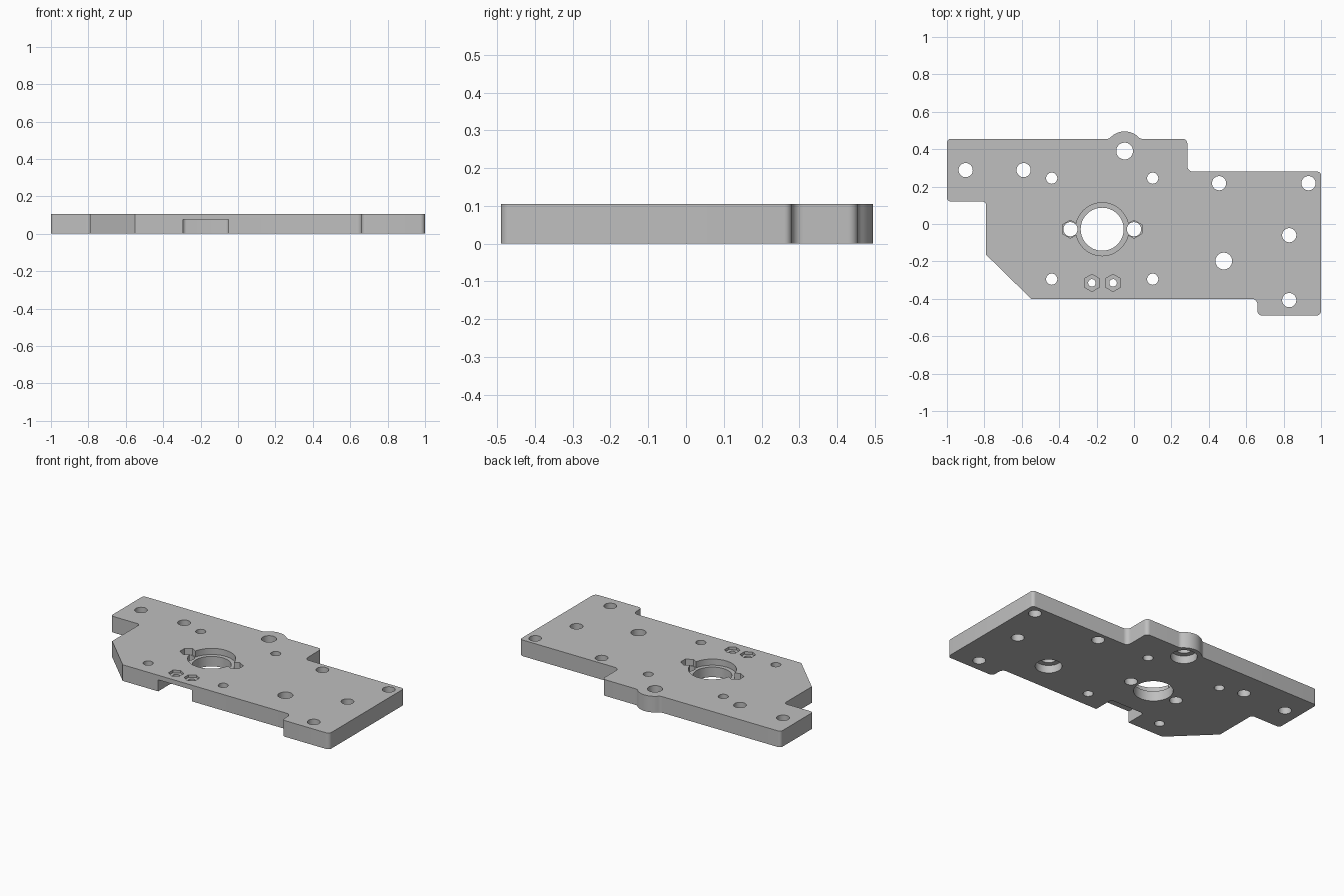
import bpy, bmesh, math
from mathutils import Vector

cube = bpy.data.objects.get("Cube")
if cube:
    bpy.data.objects.remove(cube, do_unlink=True)

THICK = 0.105

metal = bpy.data.materials.new("plate grey")
metal.use_nodes = True
grey = (0.52, 0.52, 0.52, 1)
metal.diffuse_color = grey
metal.node_tree.nodes["Principled BSDF"].inputs["Base Color"].default_value = grey


def prism(name, points, z0, z1):
    """Extrude a counter-clockwise outline between two heights."""
    bm = bmesh.new()
    face = bm.faces.new([bm.verts.new((x, y, z0)) for x, y in points])
    top = bmesh.ops.extrude_face_region(bm, geom=[face])["geom"]
    verts = [g for g in top if isinstance(g, bmesh.types.BMVert)]
    bmesh.ops.translate(bm, verts=verts, vec=(0, 0, z1 - z0))
    bmesh.ops.recalc_face_normals(bm, faces=bm.faces)
    mesh = bpy.data.meshes.new(name)
    bm.to_mesh(mesh)
    bm.free()
    mesh.materials.append(metal)
    obj = bpy.data.objects.new(name, mesh)
    bpy.context.collection.objects.link(obj)
    return obj


def arc(cx, cy, r, start, end, steps=8):
    angles = [math.radians(start + (end - start) * i / steps) for i in range(steps + 1)]
    return [(cx + r * math.cos(a), cy + r * math.sin(a)) for a in angles]


def rounded(corners):
    """Round the right-angled corners given as (x, y, radius)."""
    out = []
    for i, (x, y, r) in enumerate(corners):
        p = Vector((x, y))
        if not r:
            out.append((x, y))
            continue
        u = (Vector(corners[i - 1][:2]) - p).normalized()
        v = (Vector(corners[(i + 1) % len(corners)][:2]) - p).normalized()
        c = p + r * (u + v)
        for k in range(7):
            a = math.pi / 2 * k / 6
            out.append(tuple(c - r * (math.cos(a) * v + math.sin(a) * u)))
    return out


# Plate outline with the rounded lug on the back edge
lug_x, lug_y = -0.05, 0.39
lug = (arc(lug_x + 0.096, 0.485, 0.03, 270, 225, 5)
       + arc(lug_x, lug_y, 0.105, 45, 135, 20)
       + arc(lug_x - 0.096, 0.485, 0.03, 315, 270, 5))
outline = rounded([
    (-1, 0.12, 0.02), (-0.79, 0.12, 0.02), (-0.79, -0.165, 0), (-0.55, -0.4, 0),
    (0.66, -0.4, 0.03), (0.66, -0.49, 0.025), (1, -0.49, 0.025), (1, 0.28, 0.02),
    (0.285, 0.28, 0.03), (0.285, 0.455, 0.025)]
    + [(x, y, 0) for x, y in lug] + [(-1, 0.455, 0.02)])
plate = prism("mounting_plate", outline, 0, THICK)

cutters = []


def cut(points, z0=-0.05, z1=THICK + 0.05):
    cutters.append(prism("cutter", points, z0, z1))


def cut_round(x, y, r, z0=-0.05, z1=THICK + 0.05, sides=32):
    turn = 360 / sides
    cut(arc(x, y, r, 90, 450 - turn, sides - 1), z0, z1)


# Underside notch on the front edge
cut(rounded([(-0.295, -0.45, 0), (-0.05, -0.45, 0),
             (-0.05, -0.265, 0.02), (-0.295, -0.265, 0.02)]), -0.05, 0.075)

# Central bore: stepped recess, side channel and through hole
bore_x, bore_y, floor = -0.17, -0.028, 0.065
cut_round(bore_x, bore_y, 0.142, floor, sides=64)
cut([(bore_x - 0.17, bore_y - 0.022), (bore_x + 0.17, bore_y - 0.022),
     (bore_x + 0.17, bore_y + 0.022), (bore_x - 0.17, bore_y + 0.022)], floor)
for side in (-1, 1):
    x = bore_x + side * 0.17
    cut_round(x, bore_y, 0.048, floor, sides=6)
    cut_round(x, bore_y, 0.038)
cut_round(bore_x, bore_y, 0.115, sides=64)

# Hexagonal nut pockets above the notch
for x in (-0.225, -0.112):
    cut_round(x, -0.315, 0.046, 0.088, sides=6)
    cut_round(x, -0.315, 0.02)

# Four small screw holes around the bore
for x in (-0.44, 0.1):
    for y in (-0.295, 0.245):
        cut_round(x, y, 0.03)

# Plain mounting holes
for x, y in ((-0.9, 0.288), (-0.59, 0.288), (0.455, 0.218),
             (0.933, 0.218), (0.83, -0.06), (0.83, -0.407)):
    cut_round(x, y, 0.038)

# Holes counterbored from below
for x, y in ((lug_x, lug_y), (0.48, -0.198)):
    cut_round(x, y, 0.045)
    cut_round(x, y, 0.078, -0.05, 0.05)

# Apply all cuts, then drop the cutters
for cutter in cutters:
    cutter.hide_render = True
    mod = plate.modifiers.new("cut", 'BOOLEAN')
    mod.operation = 'DIFFERENCE'
    mod.solver = 'EXACT'
    mod.object = cutter
graph = bpy.context.evaluated_depsgraph_get()
mesh = bpy.data.meshes.new_from_object(plate.evaluated_get(graph))
plate.modifiers.clear()
plate.data = mesh
mesh.name = "mounting_plate"
for cutter in cutters:
    bpy.data.objects.remove(cutter, do_unlink=True)

# Smooth the round walls, keep the edges crisp
bpy.ops.object.select_all(action='DESELECT')
plate.select_set(True)
bpy.context.view_layer.objects.active = plate
bpy.ops.object.shade_smooth_by_angle(angle=math.radians(30))
